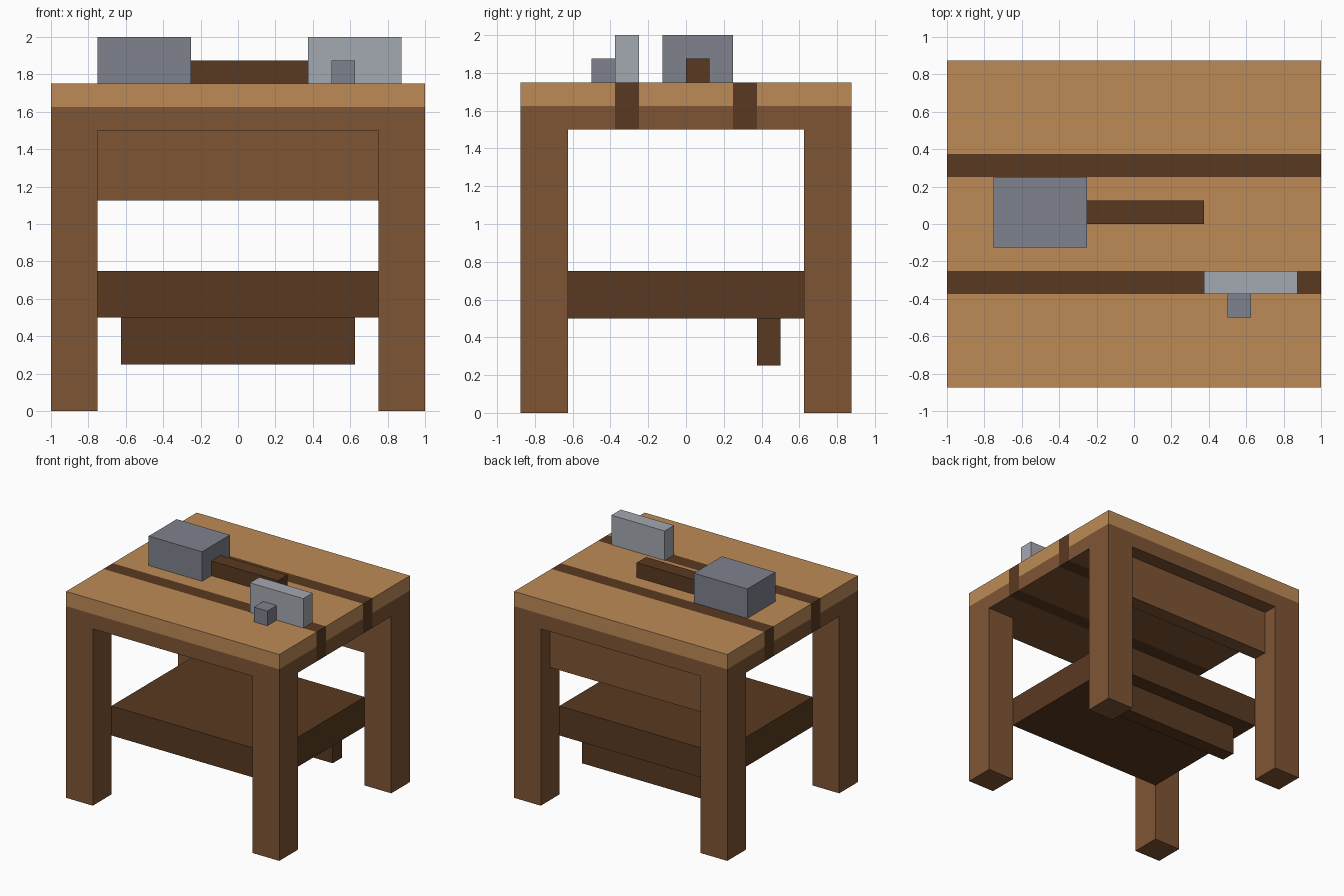
import bpy
import bmesh
from mathutils import Vector

cube = bpy.data.objects.get("Cube")
if cube:
    bpy.data.objects.remove(cube, do_unlink=True)


def material(name, hex_code):
    def linear(c):
        return c / 12.92 if c <= 0.04045 else ((c + 0.055) / 1.055) ** 2.4
    rgb = [linear(b / 255) for b in bytes.fromhex(hex_code)]
    mat = bpy.data.materials.new(name)
    mat.use_nodes = True
    mat.diffuse_color = (*rgb, 1)
    shader = mat.node_tree.nodes["Principled BSDF"]
    shader.inputs["Base Color"].default_value = (*rgb, 1)
    shader.inputs["Roughness"].default_value = 0.8
    return mat


light_wood = material("light wood", "BD8B57")
mid_wood = material("mid wood", "7F5535")
dark_wood = material("dark wood", "5A3A21")
steel = material("steel", "7E828C")
pale_steel = material("pale steel", "A4A8B1")

U = 1 / 8  # every part sits on this grid


def box(name, x, y, z, mat):
    """Box spanning (low, high) grid units on each axis."""
    low, high = (Vector(c) * U for c in zip(x, y, z))
    bm = bmesh.new()
    bmesh.ops.create_cube(bm, size=1)
    for v in bm.verts:
        v.co = (low + high) / 2 + v.co * (high - low)
    mesh = bpy.data.meshes.new(name)
    bm.to_mesh(mesh)
    bm.free()
    mesh.materials.append(mat)
    obj = bpy.data.objects.new(name, mesh)
    bpy.context.collection.objects.link(obj)
    return obj


# Legs
for side, x in (("right", (-8, -6)), ("left", (6, 8))):
    for end, y in (("front", (-7, -5)), ("back", (5, 7))):
        box(f"{end}_{side}_leg", x, y, (0, 12), mid_wood)

# Tabletop boards over their underlayer, parted by dark inlays
for place, y in (("front", (-7, -3)), ("middle", (-2, 2)), ("back", (3, 7))):
    box(f"{place}_top_board", (-8, 8), y, (13, 14), light_wood)
    box(f"{place}_under_board", (-8, 8), y, (12, 13), mid_wood)
for place, y in (("front", (-3, -2)), ("back", (2, 3))):
    box(f"{place}_inlay", (-8, 8), y, (12, 14), dark_wood)

# Back apron, shelf and the rail beneath it
box("back_apron", (-6, 6), (5, 6), (9, 12), mid_wood)
box("shelf", (-6, 6), (-5, 5), (4, 6), dark_wood)
box("shelf_rail", (-5, 5), (3, 4), (2, 4), dark_wood)

# Hammer lying on the table
box("hammer_head", (-6, -2), (-1, 2), (14, 16), steel)
box("hammer_handle", (-2, 3), (0, 1), (14, 15), dark_wood)

# Vise
box("vise_jaw", (3, 7), (-3, -2), (14, 16), pale_steel)
box("vise_screw", (4, 5), (-4, -3), (14, 15), steel)
